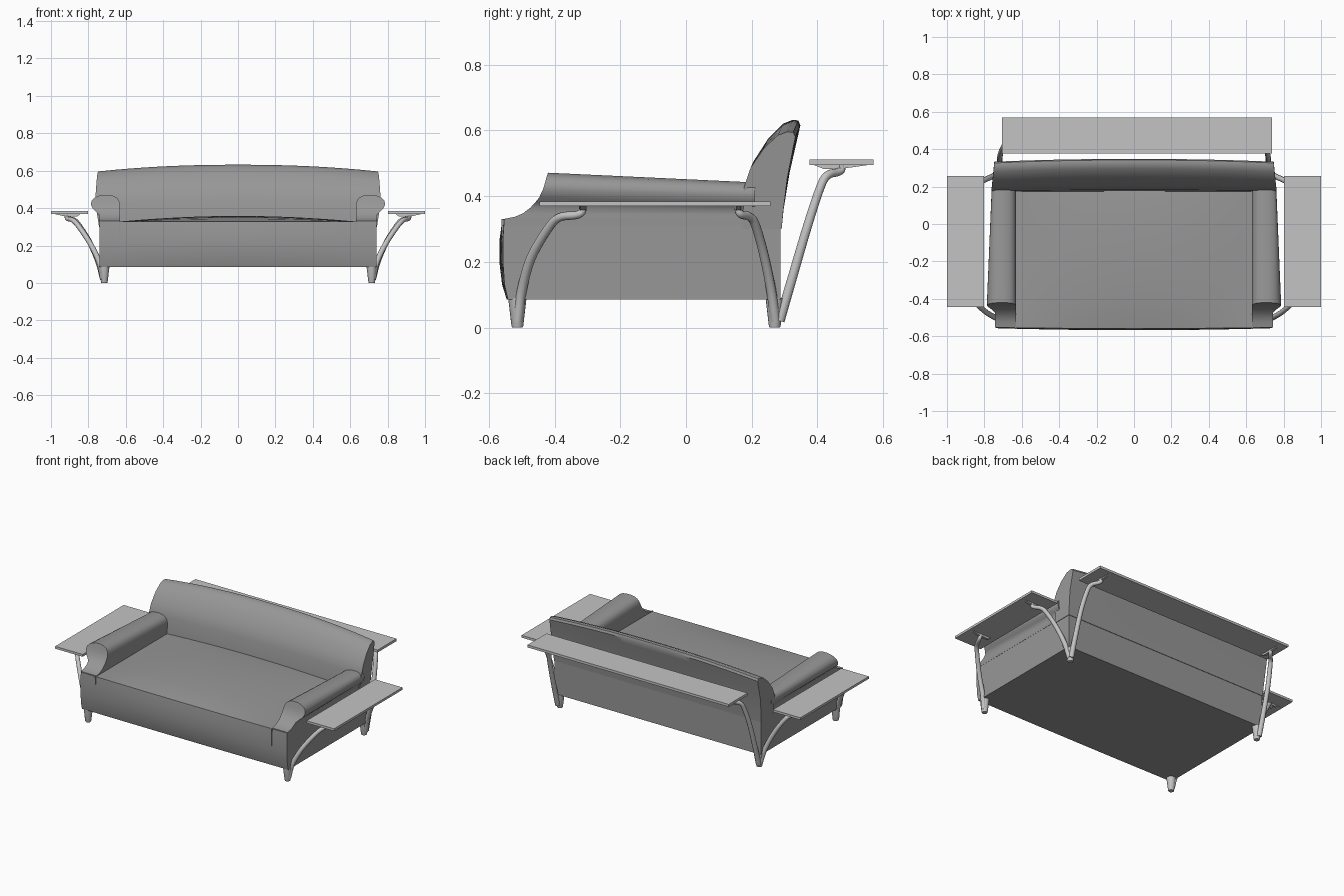
import bpy, bmesh, math
from mathutils import Vector

if "Cube" in bpy.data.objects:
    bpy.data.objects.remove(bpy.data.objects["Cube"], do_unlink=True)


def material(name, value):
    m = bpy.data.materials.new(name)
    m.use_nodes = True
    col = (value, value, value, 1)
    m.diffuse_color = col
    m.node_tree.nodes["Principled BSDF"].inputs["Base Color"].default_value = col
    return m


FABRIC = material("grey fabric", 0.31)
METAL = material("light grey metal", 0.55)


def finish(obj, mat, angle=35):
    obj.data.materials.clear()
    obj.data.materials.append(mat)
    bpy.ops.object.select_all(action="DESELECT")
    obj.select_set(True)
    bpy.context.view_layer.objects.active = obj
    if angle:
        bpy.ops.object.shade_smooth_by_angle(angle=math.radians(angle))
    return obj


def loft(name, rings, mat, angle=35):
    """Skin closed rings of equal length and cap both ends."""
    bm = bmesh.new()
    vs = [[bm.verts.new(p) for p in r] for r in rings]
    n = len(rings[0])
    for a, b in zip(vs, vs[1:]):
        for i in range(n):
            j = (i + 1) % n
            bm.faces.new((a[i], a[j], b[j], b[i]))
    bm.faces.new(vs[0][::-1])
    bm.faces.new(vs[-1])
    bmesh.ops.recalc_face_normals(bm, faces=bm.faces)
    me = bpy.data.meshes.new(name)
    bm.to_mesh(me)
    bm.free()
    obj = bpy.data.objects.new(name, me)
    bpy.context.collection.objects.link(obj)
    return finish(obj, mat, angle)


def smooth_path(pts, steps=6):
    """Catmull-Rom points through a short list."""
    p = [Vector(q) for q in pts]
    p = [2 * p[0] - p[1]] + p + [2 * p[-1] - p[-2]]
    out = []
    for a, b, c, d in zip(p, p[1:], p[2:], p[3:]):
        for k in range(steps):
            t = k / steps
            out.append(0.5 * (2 * b + (c - a) * t + (2 * a - 5 * b + 4 * c - d) * t * t
                              + (3 * b - a - 3 * c + d) * t ** 3))
    return out + [p[-2]]


def box(name, x0, x1, y0, y1, z0, z1, mat):
    ring = [(x0, y0), (x1, y0), (x1, y1), (x0, y1)]
    return loft(name, [[(x, y, z) for x, y in ring] for z in (z0, z1)], mat, 0)


def tube(name, pts, mat):
    cu = bpy.data.curves.new(name, "CURVE")
    cu.dimensions = "3D"
    cu.bevel_depth = 0.012
    cu.bevel_resolution = 3
    cu.use_fill_caps = True
    path = smooth_path(pts)
    sp = cu.splines.new("POLY")
    sp.points.add(len(path) - 1)
    for i, (pt, co) in enumerate(zip(sp.points, path)):
        pt.co = (*co, 1)
        pt.radius = 1.3 - 0.4 * i / len(path)
    obj = bpy.data.objects.new(name, cu)
    bpy.context.collection.objects.link(obj)
    bpy.ops.object.select_all(action="DESELECT")
    obj.select_set(True)
    bpy.context.view_layer.objects.active = obj
    bpy.ops.object.convert(target="MESH")
    return finish(bpy.context.object, mat, 50)


# Base with a bowed front and a crowned seat
def base_ring(x):
    bow = max(0, 1 - (x / 0.74) ** 2)
    crown = max(0, 1 - (x / 0.63) ** 2)
    front = [(-0.542, 0.086), (-0.552, 0.13), (-0.557, 0.2), (-0.557, 0.27), (-0.553, 0.328)]
    ring = [(x, 0.288, 0.086)]
    for y, z in front:
        ring.append((x, y - 0.011 * bow * math.sin(math.pi * min(1, (z - 0.05) / 0.34)), z))
    for k in range(1, 11):
        t = k / 10
        ring.append((x, -0.553 + 0.841 * t, 0.328 + 0.03 * crown * math.sin(math.pi * t) ** 0.6))
    return ring


loft("seat_base", [base_ring(0.74 * i / 14) for i in range(-14, 15)], FABRIC)

# Backrest: one side profile, lowered and pulled in towards the ends
BACK = [(0.291, 0.3), (0.297, 0.36), (0.315, 0.47), (0.34, 0.58), (0.348, 0.615), (0.342, 0.63),
        (0.325, 0.632), (0.295, 0.62), (0.25, 0.575), (0.205, 0.505), (0.182, 0.44), (0.172, 0.3)]


def back_ring(u):
    ring = []
    for y, z in BACK:
        drop = max(0, (z - 0.35) / 0.28) * abs(u) ** 2.2
        flare = 0.003 + max(0, min(1, (z - 0.33) / 0.1)) * (0.004 + 0.1 * max(0, 0.34 - y))
        ring.append((u * (0.74 + flare), y - 0.016 * drop, z - 0.036 * drop))
    return ring


loft("backrest", [back_ring(i / 14) for i in range(-14, 15)], FABRIC)

# Rolled arms: height, inner x, outer x, front y
ARM = [(0.31, 0.63, 0.741, -0.551), (0.331, 0.63, 0.742, -0.55), (0.337, 0.63, 0.742, -0.52),
       (0.348, 0.63, 0.742, -0.495), (0.365, 0.63, 0.744, -0.473), (0.38, 0.63, 0.758, -0.459),
       (0.395, 0.63, 0.775, -0.447), (0.42, 0.631, 0.787, -0.435), (0.44, 0.636, 0.782, -0.429),
       (0.455, 0.647, 0.768, -0.425), (0.465, 0.664, 0.748, -0.422), (0.471, 0.69, 0.72, -0.42)]
for side, s in (("left", 1), ("right", -1)):
    rings = []
    for z, xi, xo, yf in ARM:
        zr = z - 0.21 * max(0, z - 0.33)
        xr = 0.742 + (xo - 0.742) * (0.4 if xo > 0.742 else 1)
        rings.append([(s * xi, yf, z), (s * xo, yf, z), (s * xr, 0.21, zr), (s * xi, 0.21, zr)])
    loft(side + "_arm", rings, FABRIC, 40)
    # Seam below the inside of the arm
    x = s * 0.632
    box(side + "_arm_seam", x - 0.003, x + 0.003, -0.562, -0.54, 0.22, 0.33, FABRIC)

# Feet, bent supports, brackets and side shelves
for side, s in (("left", 1), ("right", -1)):
    for end, y in (("front", -0.513), ("rear", 0.27)):
        rings = []
        for z, r in ((0, 0.016), (0.005, 0.018), (0.09, 0.028)):
            rings.append([(s * 0.715 + r * math.cos(a), y + r * math.sin(a), z)
                          for a in [math.tau * k / 16 for k in range(16)]])
        loft(f"{side}_{end}_foot", rings, METAL)

    front_path = [(0.722, -0.512, 0.02), (0.742, -0.5, 0.11), (0.79, -0.472, 0.21), (0.85, -0.42, 0.3),
                  (0.883, -0.385, 0.335), (0.91, -0.335, 0.342), (0.915, -0.316, 0.352), (0.915, -0.314, 0.372)]
    rear_path = [(0.722, 0.272, 0.02), (0.75, 0.258, 0.12), (0.8, 0.235, 0.23), (0.855, 0.21, 0.315),
                 (0.88, 0.192, 0.338), (0.91, 0.168, 0.344), (0.915, 0.16, 0.355), (0.915, 0.16, 0.372)]
    for end, path in (("front", front_path), ("rear", rear_path)):
        tube(f"{side}_{end}_support", [(s * x, y, z) for x, y, z in path], METAL)
        y = path[-1][1]
        wedge = [(0.84, 0.37), (0.86, 0.355), (0.93, 0.357), (0.99, 0.37)]
        loft(f"{side}_{end}_bracket", [[(s * x, y + d, z) for x, z in wedge] for d in (-0.008, 0.008)],
             METAL, 0)
    x0, x1 = sorted((s * 0.803, s * 1.0))
    box(side + "_shelf", x0, x1, -0.445, 0.257, 0.369, 0.384, METAL)

    # Rear shelf supports
    back_path = [(0.72, 0.285, 0.02), (0.72, 0.32, 0.14), (0.715, 0.37, 0.31), (0.7, 0.41, 0.43),
                 (0.685, 0.432, 0.464), (0.66, 0.46, 0.472), (0.65, 0.473, 0.48), (0.65, 0.474, 0.498)]
    tube(side + "_back_support", [(s * x, y, z) for x, y, z in back_path], METAL)
    wedge = [(0.385, 0.496), (0.42, 0.482), (0.48, 0.484), (0.565, 0.496)]
    loft(side + "_back_bracket", [[(s * 0.65 + d, y, z) for y, z in wedge] for d in (-0.008, 0.008)],
         METAL, 0)

box("back_shelf", -0.705, 0.738, 0.376, 0.57, 0.495, 0.511, METAL)
